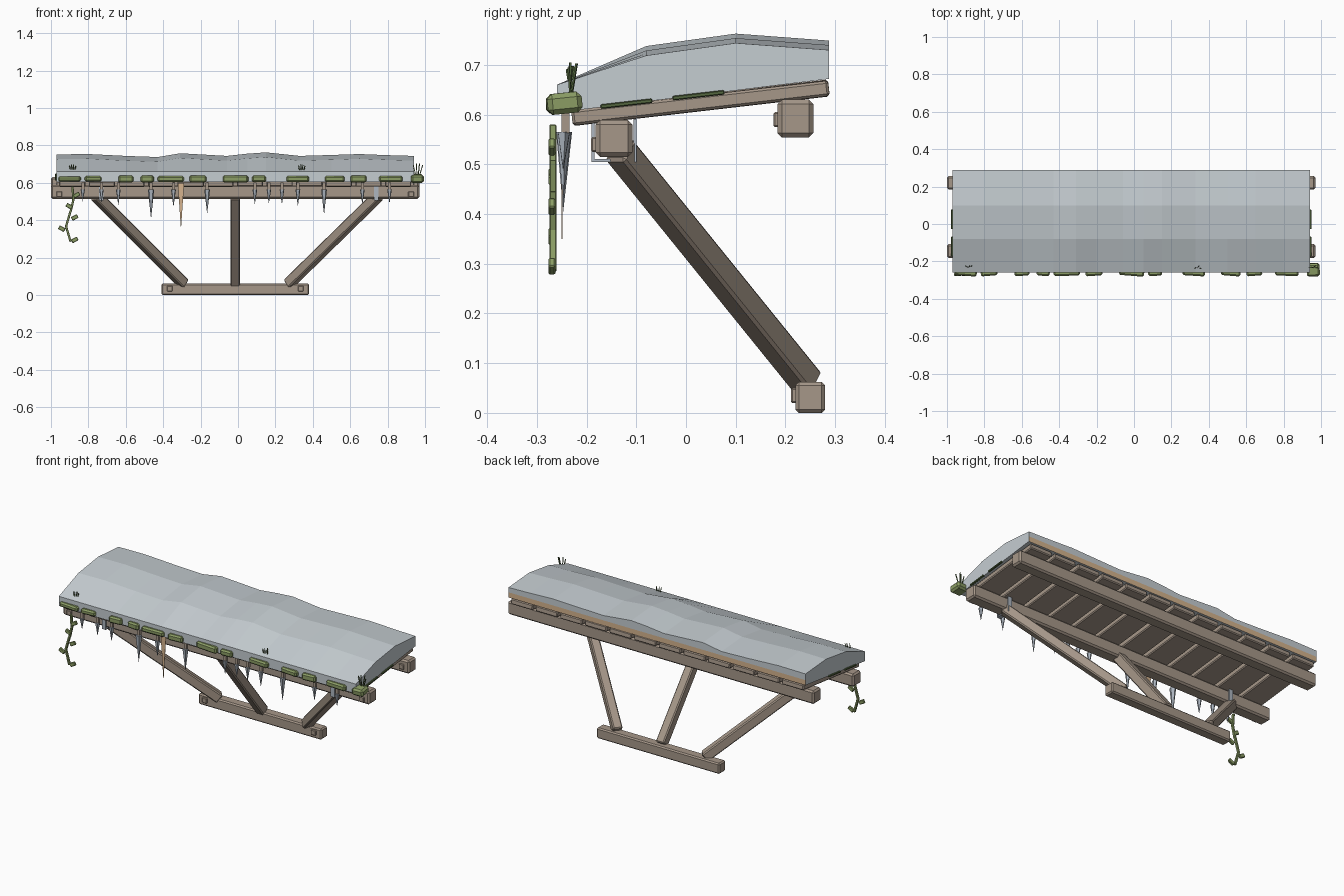
import bpy, bmesh, math, random
from mathutils import Vector, Matrix

random.seed(4)
if "Cube" in bpy.data.objects:
    bpy.data.objects.remove(bpy.data.objects["Cube"], do_unlink=True)


def material(name, r, g, b):
    m = bpy.data.materials.new(name)
    m.use_nodes = True
    m.diffuse_color = (r, g, b, 1)
    m.node_tree.nodes["Principled BSDF"].inputs["Base Color"].default_value = (r, g, b, 1)
    return m


SNOW = material("snow", 0.56, 0.61, 0.64)
ICE = material("ice", 0.42, 0.47, 0.53)
WOOD = material("weathered wood", 0.38, 0.31, 0.25)
TAN = material("pale tan", 0.66, 0.45, 0.27)
MOSS = material("moss", 0.26, 0.34, 0.13)
LEAF = material("dark green", 0.09, 0.14, 0.05)


def finish(name, bm, *mats):
    bmesh.ops.recalc_face_normals(bm, faces=bm.faces)
    me = bpy.data.meshes.new(name)
    bm.to_mesh(me)
    bm.free()
    ob = bpy.data.objects.new(name, me)
    bpy.context.collection.objects.link(ob)
    for m in mats:
        me.materials.append(m)
    return ob


def box(name, centre, size, mat, bevel=0.006, rot=None):
    bm = bmesh.new()
    bmesh.ops.create_cube(bm, size=1, matrix=Matrix.Diagonal((*size, 1)))
    if bevel:
        bmesh.ops.bevel(bm, geom=bm.edges[:], offset=bevel, segments=1, affect='EDGES')
    ob = finish(name, bm, mat)
    ob.location = centre
    if rot:
        ob.rotation_euler = rot
    return ob


def bar(name, a, b, width, depth, mat, bevel=0.006):
    """Box running from point a to point b."""
    a, b = Vector(a), Vector(b)
    d = b - a
    rot = d.to_track_quat('Z', 'Y').to_euler()
    return box(name, (a + b) / 2, (width, depth, d.length), mat, bevel, rot)


def cone(name, top, radius, length, mat):
    bm = bmesh.new()
    bmesh.ops.create_cone(bm, cap_ends=True, segments=5, radius1=0, radius2=radius, depth=length)
    ob = finish(name, bm, mat)
    ob.location = (top[0], top[1], top[2] - length / 2)
    return ob


# Supporting beams with peg heads
box("front_beam", (-0.015, -0.145, 0.552), (1.97, 0.074, 0.074), WOOD, 0.009)
box("back_beam", (-0.015, 0.22, 0.592), (1.97, 0.072, 0.076), WOOD, 0.009)
box("foot_beam", (-0.015, 0.25, 0.031), (0.79, 0.06, 0.062), WOOD, 0.007)
for name, x, y, z in (("front", 0.94, -0.185, 0.54), ("back", 0.94, 0.182, 0.59),
                      ("foot", 0.35, 0.217, 0.035)):
    for side in (-1, 1):
        box(name + "_peg", (side * x - 0.015, y, z), (0.03, 0.012, 0.03), WOOD, 0.003)

# Diagonal struts
for name, top, foot in (("right", -0.76, -0.29), ("middle", -0.015, -0.015), ("left", 0.75, 0.27)):
    bar(name + "_strut", (top, -0.135, 0.53), (foot, 0.245, 0.06), 0.052, 0.054, WOOD)

# Straps around the front beam
for x in (-0.73, 0.74):
    for size, dy, dz in (((0.024, 0.09, 0.006), 0, -0.044), ((0.024, 0.006, 0.085), -0.042, -0.003),
                         ((0.024, 0.006, 0.085), 0.042, -0.003)):
        box("beam_strap", (x, -0.145 + dy, 0.552 + dz), size, ICE, 0)

# Sloping deck planks
slope = math.atan2(0.06, 0.52)
count, pitch = 12, 1.9 / 12
for i in range(count):
    x = -0.965 + pitch * (i + 0.5)
    box("deck_plank", (x, 0.029, 0.624 + random.uniform(-0.002, 0.002)),
        (pitch - 0.018, 0.52, 0.031), WOOD, 0.005, (slope, 0, 0))

# Snow blanket: side profile swept through wavy stations, lower back band tan
profile = [(-0.26, 0.604), (-0.26, 0.66), (-0.08, 0.727), (0.10, 0.752),
           (0.288, 0.738), (0.288, 0.702), (0.288, 0.672)]
stations = [(-0.97, 0), (-0.8, 0.002), (-0.6, -0.008), (-0.43, -0.014), (-0.31, 0.006), (-0.2, 0),
            (-0.06, -0.008), (0.05, 0.004), (0.15, 0.011), (0.33, -0.008), (0.5, -0.003),
            (0.65, 0.002), (0.8, -0.004), (0.94, -0.008)]
bm = bmesh.new()
rings = []
for x, dz in stations:
    rings.append([bm.verts.new((x, y, z + (dz if 2 <= k <= 4 else 0)))
                  for k, (y, z) in enumerate(profile)])
for r0, r1 in zip(rings, rings[1:]):
    for k in range(len(profile)):
        n = (k + 1) % len(profile)
        face = bm.faces.new((r0[k], r0[n], r1[n], r1[k]))
        face.material_index = 1 if k == 5 else 0
bm.faces.new(rings[0])
bm.faces.new(rings[-1])
finish("snow_blanket", bm, SNOW, TAN)

# Moss clumps along the front edge
for x0, x1 in ((-0.96, -0.84), (-0.82, -0.73), (-0.64, -0.56), (-0.52, -0.45), (-0.43, -0.29),
               (-0.26, -0.17), (-0.08, 0.055), (0.075, 0.15), (0.26, 0.38), (0.465, 0.57),
               (0.6, 0.685), (0.755, 0.88)):
    box("moss_clump", ((x0 + x1) / 2, -0.256, 0.621), (x1 - x0, 0.042, random.uniform(0.026, 0.04)),
        MOSS, 0.008, (0, 0, random.uniform(-0.1, 0.1)))
box("corner_moss", (0.958, -0.245, 0.623), (0.07, 0.07, 0.042), MOSS, 0.01, (0.1, 0, 0.05))

# Moss strips on both ends of the deck
for x in (-0.972, 0.942):
    for y, z in ((-0.12, 0.622), (0.025, 0.639)):
        box("moss_strip", (x, y, z), (0.012, 0.105, 0.009), LEAF, 0.002, (slope, 0, 0))

# Icicles under the front edge
for x, tip in ((-0.83, 0.5), (-0.73, 0.49), (-0.64, 0.48), (-0.465, 0.405), (-0.345, 0.47),
               (-0.165, 0.435), (0.09, 0.485), (0.165, 0.49), (0.235, 0.485), (0.32, 0.475),
               (0.46, 0.43), (0.665, 0.485), (0.81, 0.49)):
    top = 0.565
    cone("icicle", (x, -0.247, top), 0.009 + 0.055 * (top - tip), top - tip, ICE)
    box("icicle_root", (x, -0.242, 0.583), (0.016, 0.016, 0.04), WOOD, 0)

# Flat tan spike
bm = bmesh.new()
bm.faces.new([bm.verts.new(p) for p in ((-0.322, -0.25, 0.6), (-0.305, -0.25, 0.35),
                                        (-0.288, -0.25, 0.6))])
spike = finish("tan_spike", bm, TAN)
spike.modifiers.new("thickness", 'SOLIDIFY').thickness = 0.002

# Hanging vine with leaves
path = [(-0.885, 0.58), (-0.88, 0.51), (-0.895, 0.45), (-0.92, 0.37), (-0.895, 0.29)]
for (x0, z0), (x1, z1) in zip(path, path[1:]):
    bar("vine_stem", (x0, -0.268, z0), (x1, -0.268, z1 - 0.005), 0.014, 0.012, MOSS, 0.002)
for i, z in enumerate((0.535, 0.475, 0.415, 0.355, 0.295)):
    side = -1 if i % 2 else 1
    box("vine_leaf", (path[i][0] + side * 0.022, -0.27, z), (0.036, 0.014, 0.022),
        MOSS, 0.003, (0, -side * 0.5, 0))

# Grass tufts
for x, z, h in ((-0.885, 0.655, 0.045), (-0.5, 0.645, 0.022), (0.34, 0.655, 0.045),
                (0.65, 0.645, 0.025), (0.96, 0.64, 0.068)):
    for lean in (-0.35, -0.1, 0.15, 0.4):
        tip = (x + lean * h, -0.23 + random.uniform(-0.01, 0.01), z + h * (1 - abs(lean) / 2))
        bar("grass_blade", (x + lean * 0.02, -0.232, z - 0.01), tip, 0.004, 0.004, LEAF, 0)
